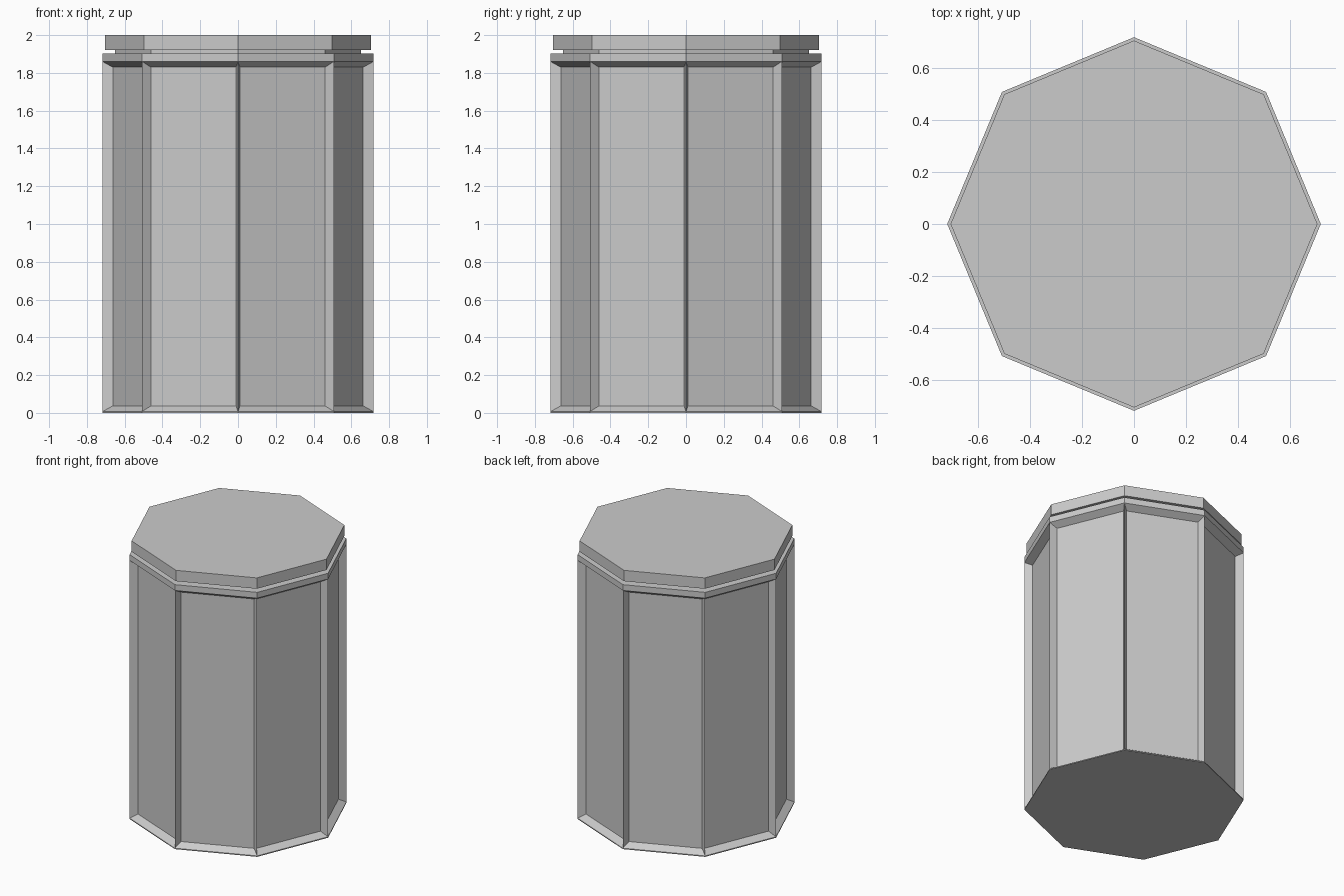
import bpy, bmesh
from math import cos, sin, pi

if "Cube" in bpy.data.objects:
    bpy.data.objects.remove(bpy.data.objects["Cube"])

SIDES = 8


def octagon_stack(name, profile, panel_row=None):
    """Stack octagon rings given as (radius, z); optionally recess one row of faces."""
    bm = bmesh.new()
    rings = [[bm.verts.new((r * cos(2 * pi * i / SIDES), r * sin(2 * pi * i / SIDES), z))
              for i in range(SIDES)] for r, z in profile]
    bm.faces.new(rings[0][::-1])
    bm.faces.new(rings[-1])
    panels = []
    for row, (lo, hi) in enumerate(zip(rings, rings[1:])):
        for i in range(SIDES):
            j = (i + 1) % SIDES
            face = bm.faces.new((lo[i], lo[j], hi[j], hi[i]))
            if row == panel_row:
                panels.append(face)
    bm.normal_update()
    if panels:
        bmesh.ops.inset_individual(bm, faces=panels, thickness=0.03, depth=-0.046,
                                   use_even_offset=True)
    mesh = bpy.data.meshes.new(name)
    bm.to_mesh(mesh)
    bm.free()
    obj = bpy.data.objects.new(name, mesh)
    bpy.context.collection.objects.link(obj)
    return obj


# Canister: thin foot, recessed side panels, top rim, narrow neck and lid
octagon_stack("canister", [
    (0.717, 0.0), (0.717, 0.007),
    (0.717, 1.86), (0.717, 1.902),
    (0.65, 1.902), (0.65, 1.922),
    (0.704, 1.922), (0.704, 2.0),
], panel_row=1)
